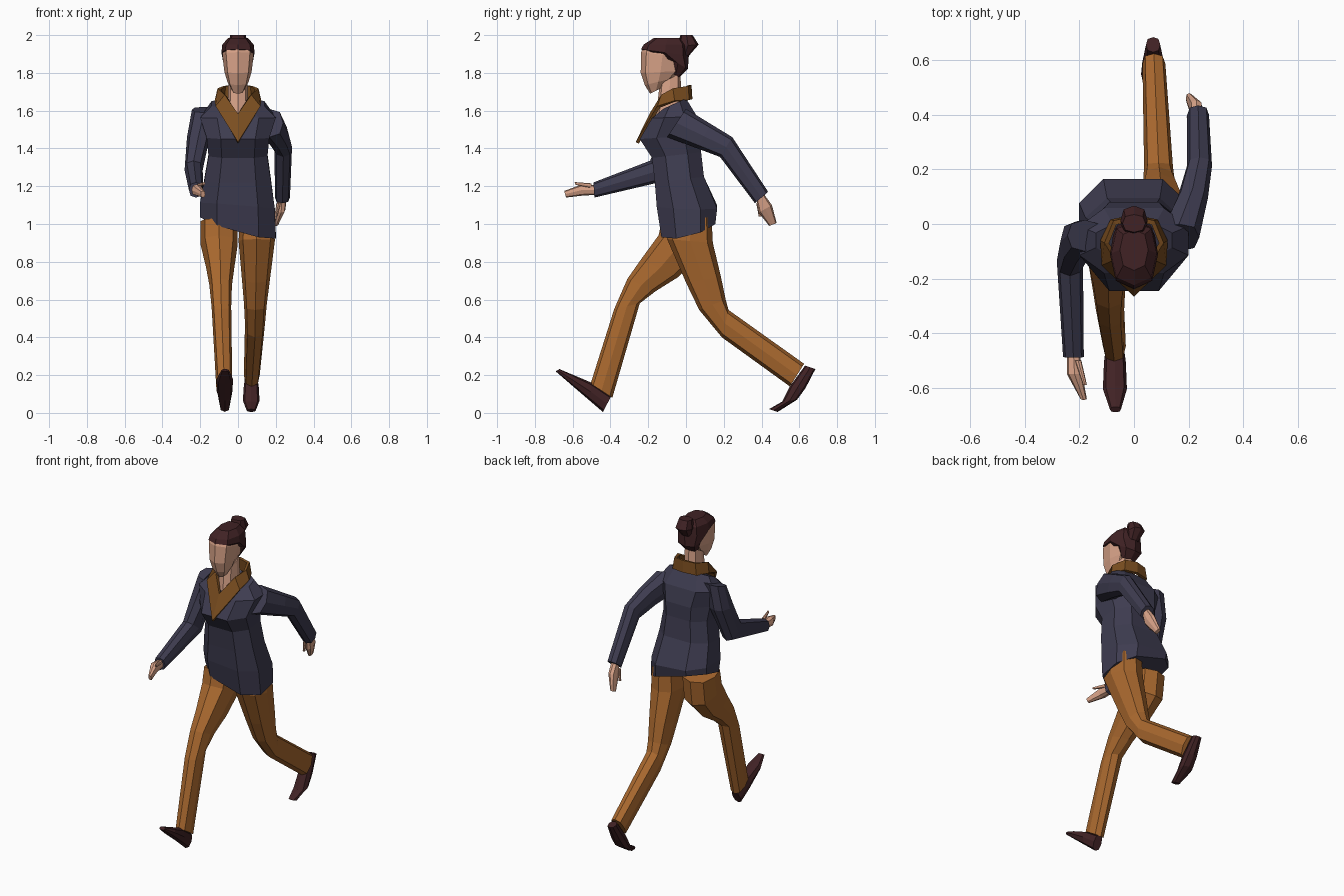
import bpy, bmesh


def material(name, rgb):
    m = bpy.data.materials.new(name)
    m.diffuse_color = (*rgb, 1)
    return m


NAVY = material("navy jacket", (0.048, 0.045, 0.080))
OCHRE = material("ochre trousers", (0.400, 0.140, 0.028))
BROWN = material("brown collar", (0.195, 0.075, 0.014))
SKIN = material("skin", (0.700, 0.370, 0.250))
DARK = material("dark brown hair and shoes", (0.052, 0.016, 0.018))

# Unit cross-sections: across (x), then from back (-1) to front (+1)
ROUND = [(1, 0), (.76, .76), (0, 1), (-.76, .76), (-1, 0), (-.76, -.76), (0, -1), (.76, -.76)]
BOXY = [(1, .45), (.55, 1), (-.55, 1), (-1, .45), (-1, -.45), (-.55, -1), (.55, -1), (1, -.45)]


def finish(name, bm, mat):
    bmesh.ops.recalc_face_normals(bm, faces=bm.faces)
    me = bpy.data.meshes.new(name)
    bm.to_mesh(me)
    bm.free()
    me.materials.append(mat)
    ob = bpy.data.objects.new(name, me)
    bpy.context.collection.objects.link(ob)
    return ob


def loft(name, mat, rings, section=ROUND):
    """Ring: x centre, x half width, front (y, z), back (y, z), optional sideways tilt."""
    bm = bmesh.new()
    loops = []
    for xc, hx, f, b, *tilt in rings:
        t = tilt[0] if tilt else 0
        loop = []
        for u, v in section:
            y = (f[0] + b[0]) / 2 + v * (f[0] - b[0]) / 2
            z = (f[1] + b[1]) / 2 + v * (f[1] - b[1]) / 2 + t * u * hx
            loop.append(bm.verts.new((xc + u * hx, y, z)))
        loops.append(loop)
    n = len(section)
    for a, b in zip(loops, loops[1:]):
        for i in range(n):
            j = (i + 1) % n
            bm.faces.new((a[i], a[j], b[j], b[i]))
    bm.faces.new(loops[0])
    bm.faces.new(loops[-1])
    return finish(name, bm, mat)


# Jacket body, with a tilted hem
loft("jacket_body", NAVY, [
    (0, .200, (-.130, .96), (.155, 1.03), -.28),
    (-.003, .198, (-.155, 1.10), (.165, 1.09), -.08),
    (-.002, .176, (-.165, 1.22), (.095, 1.25)),
    (0, .156, (-.180, 1.35), (.080, 1.38)),
    (0, .166, (-.245, 1.45), (.080, 1.47)),
    (0, .200, (-.180, 1.56), (.058, 1.57)),
    (0, .140, (-.120, 1.61), (.000, 1.665)),
], BOXY)

# Sleeves: the right one swings back, the left one forward
loft("right_sleeve", NAVY, [
    (.165, .074, (-.10, 1.46), (.00, 1.61)),
    (.215, .056, (.06, 1.40), (.13, 1.53)),
    (.240, .046, (.18, 1.355), (.245, 1.46)),
    (.235, .040, (.365, 1.11), (.435, 1.17)),
])
loft("left_sleeve", NAVY, [
    (-.180, .064, (-.10, 1.59), (.015, 1.62)),
    (-.210, .060, (-.14, 1.46), (.01, 1.46)),
    (-.235, .048, (-.19, 1.335), (-.08, 1.235)),
    (-.222, .038, (-.490, 1.22), (-.485, 1.14)),
])

# Hands and thumbs
loft("right_hand", SKIN, [
    (.232, .024, (.375, 1.12), (.415, 1.155)),
    (.228, .024, (.385, 1.06), (.455, 1.10)),
    (.202, .012, (.440, .99), (.480, 1.005)),
])
loft("right_thumb", SKIN, [
    (.215, .012, (.372, 1.11), (.395, 1.11)),
    (.200, .007, (.385, 1.04), (.400, 1.04)),
])
loft("left_hand", SKIN, [
    (-.222, .024, (-.47, 1.205), (-.47, 1.155)),
    (-.218, .028, (-.55, 1.21), (-.55, 1.15)),
    (-.185, .012, (-.645, 1.175), (-.635, 1.14)),
])
loft("left_thumb", SKIN, [
    (-.205, .012, (-.50, 1.215), (-.50, 1.19)),
    (-.180, .007, (-.59, 1.222), (-.585, 1.207)),
])

# Trouser legs
loft("right_trouser_leg", OCHRE, [
    (.100, .090, (-.09, 1.00), (.135, 1.04)),
    (.099, .096, (-.10, .92), (.142, .90)),
    (.095, .074, (.00, .69), (.185, .72)),
    (.092, .060, (.07, .545), (.210, .60)),
    (.090, .053, (.19, .40), (.225, .545)),
    (.073, .042, (.55, .14), (.625, .26)),
])
loft("left_trouser_leg", OCHRE, [
    (-.100, .098, (-.125, 1.03), (.10, 1.00)),
    (-.100, .098, (-.145, .94), (.08, .84)),
    (-.094, .074, (-.240, .81), (-.04, .72)),
    (-.092, .060, (-.310, .71), (-.16, .645)),
    (-.088, .052, (-.380, .55), (-.245, .58)),
    (-.072, .042, (-.505, .155), (-.39, .08)),
])

# Shoes, from heel to toe
loft("right_shoe", DARK, [
    (.070, .026, (.630, .25), (.685, .232)),
    (.070, .040, (.550, .14), (.632, .130)),
    (.070, .044, (.510, .06), (.588, .070)),
    (.070, .024, (.440, .02), (.485, .005)),
])
loft("left_shoe", DARK, [
    (-.070, .028, (-.395, .09), (-.440, .005)),
    (-.070, .040, (-.500, .16), (-.510, .065)),
    (-.070, .044, (-.595, .20), (-.615, .155)),
    (-.068, .020, (-.670, .232), (-.690, .220)),
])

# Neck and face
loft("neck", SKIN, [
    (0, .058, (-.160, 1.55), (-.02, 1.60)),
    (0, .050, (-.140, 1.74), (-.03, 1.80)),
])
loft("face", SKIN, [
    (0, .030, (-.190, 1.69), (-.13, 1.72)),
    (0, .056, (-.218, 1.735), (-.075, 1.77)),
    (0, .072, (-.240, 1.80), (-.03, 1.81)),
    (0, .083, (-.237, 1.91), (-.01, 1.88)),
    (0, .078, (-.222, 1.95), (-.01, 1.95)),
])

# Hair and bun
loft("hair", DARK, [
    (0, .048, (-.075, 1.80), (-.035, 1.775)),
    (0, .077, (-.095, 1.88), (.010, 1.82)),
    (0, .088, (-.238, 1.925), (.015, 1.89)),
    (0, .083, (-.224, 1.95), (.010, 1.95)),
    (0, .052, (-.170, 1.985), (-.02, 1.985)),
])
loft("hair_bun", DARK, [
    (0, .032, (-.03, 1.90), (.015, 1.89)),
    (0, .050, (-.045, 1.94), (.067, 1.95)),
    (0, .042, (-.03, 2.00), (.035, 2.00)),
])

# Collar: a mirrored band that rises around the neck
lower = [(0, -.258, 1.43), (.115, -.145, 1.62), (.115, -.06, 1.65), (.08, .01, 1.655), (0, .025, 1.66)]
upper = [(0, -.185, 1.58), (.065, -.125, 1.68), (.100, -.07, 1.715), (.07, .005, 1.73), (0, .02, 1.735)]
bm = bmesh.new()
lo = [bm.verts.new(p) for p in lower]
up = [bm.verts.new(p) for p in upper]
for i in range(len(lo) - 1):
    bm.faces.new((lo[i], lo[i + 1], up[i + 1], up[i]))
collar = finish("collar", bm, BROWN)
mirror = collar.modifiers.new("mirror", 'MIRROR')
mirror.use_clip = True
solid = collar.modifiers.new("thickness", 'SOLIDIFY')
solid.thickness = 0.018
solid.offset = 0
